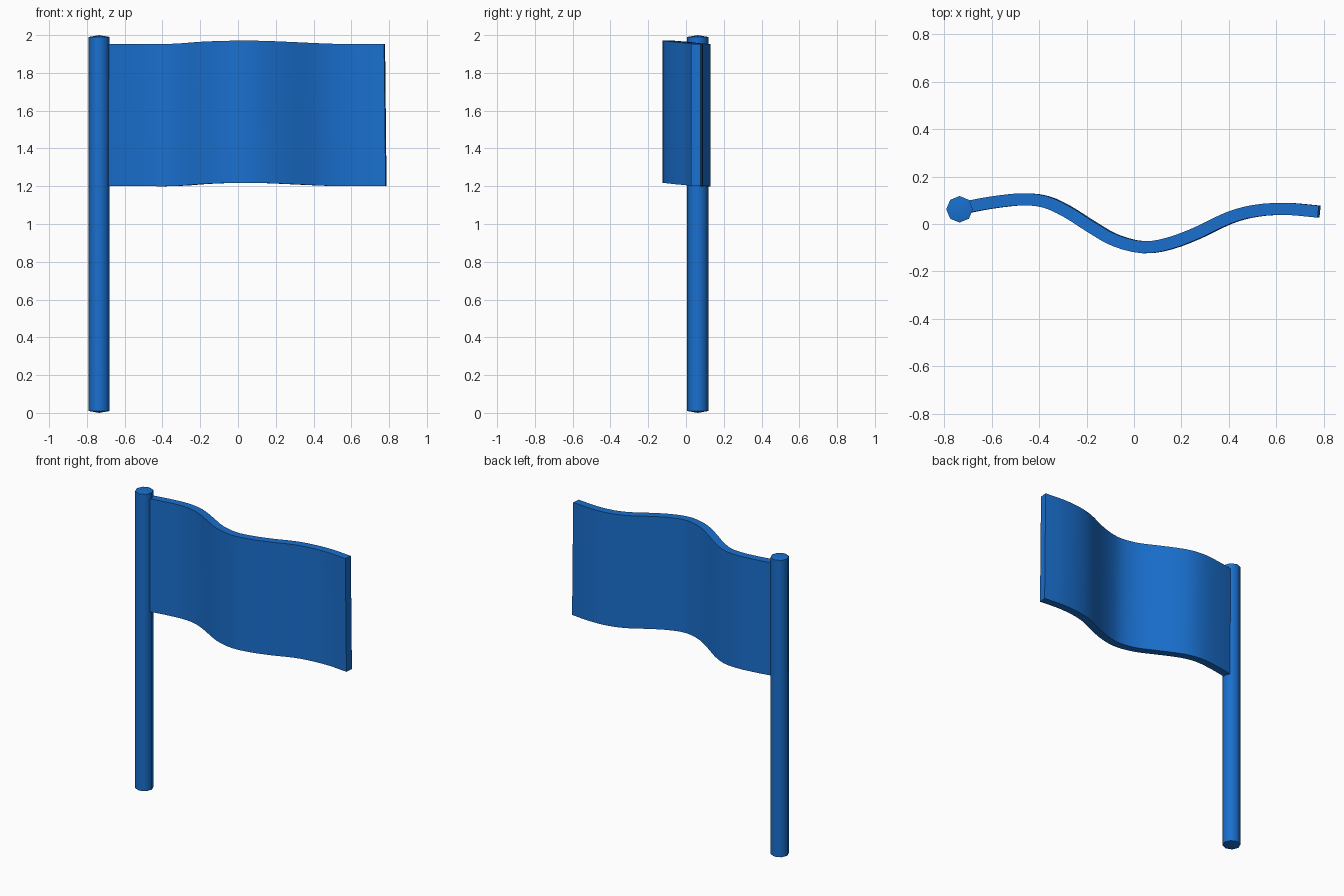
import bpy, bmesh, math
from mathutils import Vector
from mathutils.geometry import interpolate_bezier

if "Cube" in bpy.data.objects:
    bpy.data.objects.remove(bpy.data.objects["Cube"])

blue = bpy.data.materials.new("blue")
blue.diffuse_color = (0.01, 0.16, 0.62, 1)
blue.use_nodes = True
blue.node_tree.nodes["Principled BSDF"].inputs["Base Color"].default_value = blue.diffuse_color


def finish(name, bm, angle):
    bmesh.ops.recalc_face_normals(bm, faces=bm.faces)
    mesh = bpy.data.meshes.new(name)
    bm.to_mesh(mesh)
    bm.free()
    ob = bpy.data.objects.new(name, mesh)
    bpy.context.collection.objects.link(ob)
    mesh.materials.append(blue)
    bpy.ops.object.select_all(action='DESELECT')
    ob.select_set(True)
    bpy.context.view_layer.objects.active = ob
    bpy.ops.object.shade_smooth_by_angle(angle=math.radians(angle))


# Pole: eight-sided, with slightly domed ends
bm = bmesh.new()
R, SIDES = 0.056, 8
rings = [[bm.verts.new((-0.735 + R * math.cos(math.tau * i / SIDES),
                        0.062 + R * math.sin(math.tau * i / SIDES), z))
          for i in range(SIDES)] for z in (0.01, 1.99)]
tips = [bm.verts.new((-0.735, 0.062, z)) for z in (0, 2)]
for i in range(SIDES):
    j = (i + 1) % SIDES
    bm.faces.new((rings[0][i], rings[0][j], rings[1][j], rings[1][i]))
    for ring, tip in zip(rings, tips):
        bm.faces.new((ring[i], ring[j], tip))
finish("pole", bm, 50)

# Flag centre line seen from above: x, y and the lift of the cloth
path = [Vector(p) for p in (
    (-0.72, 0.068, 0), (-0.6, 0.09, 0), (-0.47, 0.104, 0), (-0.37, 0.093, 0),
    (-0.28, 0.052, 0.004), (-0.19, -0.005, 0.011), (-0.08, -0.068, 0.016),
    (0.04, -0.098, 0.018), (0.15, -0.082, 0.016), (0.27, -0.037, 0.011),
    (0.40, 0.025, 0.005), (0.51, 0.055, 0.001), (0.64, 0.064, 0), (0.78, 0.052, 0))]
tan = [(path[min(i + 1, len(path) - 1)] - path[max(i - 1, 0)]) / 6
       for i in range(len(path))]
tan[0] *= 2
tan[-1] *= 2
line = [path[0]]
for i in range(len(path) - 1):
    line += interpolate_bezier(path[i], path[i] + tan[i],
                               path[i + 1] - tan[i + 1], path[i + 1], 4)[1:]

# Flag: thick cloth swept along the centre line
bm = bmesh.new()
sections = []
for i, p in enumerate(line):
    d = line[min(i + 1, len(line) - 1)] - line[max(i - 1, 0)]
    n = Vector((-d.y, d.x, 0)).normalized() * 0.0255
    sections.append([bm.verts.new((p.x + s * n.x + dx, p.y + s * n.y, z + p.z))
                     for s, z, dx in ((-1, 1.2, 0.004), (1, 1.2, 0.004),
                                      (1, 1.953, -0.004), (-1, 1.953, -0.004))])
for a, b in zip(sections, sections[1:]):
    for k in range(4):
        m = (k + 1) % 4
        bm.faces.new((a[k], a[m], b[m], b[k]))
bm.faces.new(sections[0])
bm.faces.new(sections[-1])
finish("flag", bm, 40)
